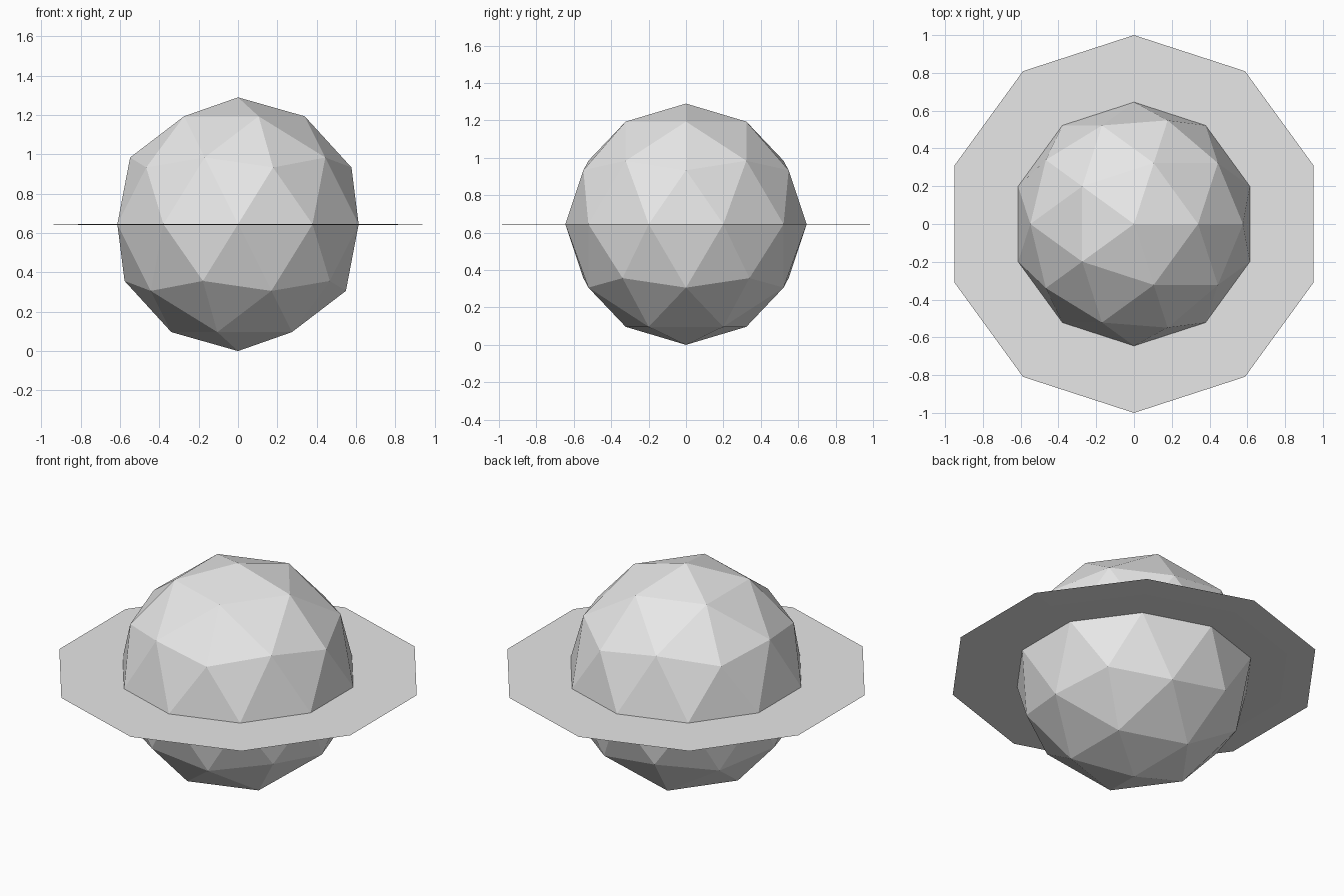
import bpy, bmesh, math

cube = bpy.data.objects.get("Cube")
if cube:
    bpy.data.objects.remove(cube, do_unlink=True)

RADIUS = 0.645      # globe radius, also the height of its centre
SIDES = 10

grey = bpy.data.materials.new("light_grey")
grey.use_nodes = True
colour = (0.8, 0.8, 0.8, 1)
grey.diffuse_color = colour
grey.node_tree.nodes["Principled BSDF"].inputs["Base Color"].default_value = colour


def add_part(name, bm):
    mesh = bpy.data.meshes.new(name)
    bm.to_mesh(mesh)
    bm.free()
    mesh.materials.append(grey)
    part = bpy.data.objects.new(name, mesh)
    part.location.z = RADIUS
    bpy.context.collection.objects.link(part)


# Faceted globe
bm = bmesh.new()
bmesh.ops.create_icosphere(bm, subdivisions=2, radius=RADIUS)
add_part("planet", bm)

# Thin ring: flat top, sharp rim and a shallow bevel underneath
bm = bmesh.new()
profile = [(0.5, 0), (1, 0), (0.845, -0.003), (0.5, -0.003)]
loops = []
for r, z in profile:
    angles = [math.pi / 2 + math.tau * i / SIDES for i in range(SIDES)]
    loops.append([bm.verts.new((r * math.cos(a), r * math.sin(a), z)) for a in angles])
for a, b in zip(loops, loops[1:] + loops[:1]):
    for i in range(SIDES):
        j = (i + 1) % SIDES
        bm.faces.new((a[i], b[i], b[j], a[j]))
bmesh.ops.recalc_face_normals(bm, faces=bm.faces)
add_part("planet_ring", bm)
